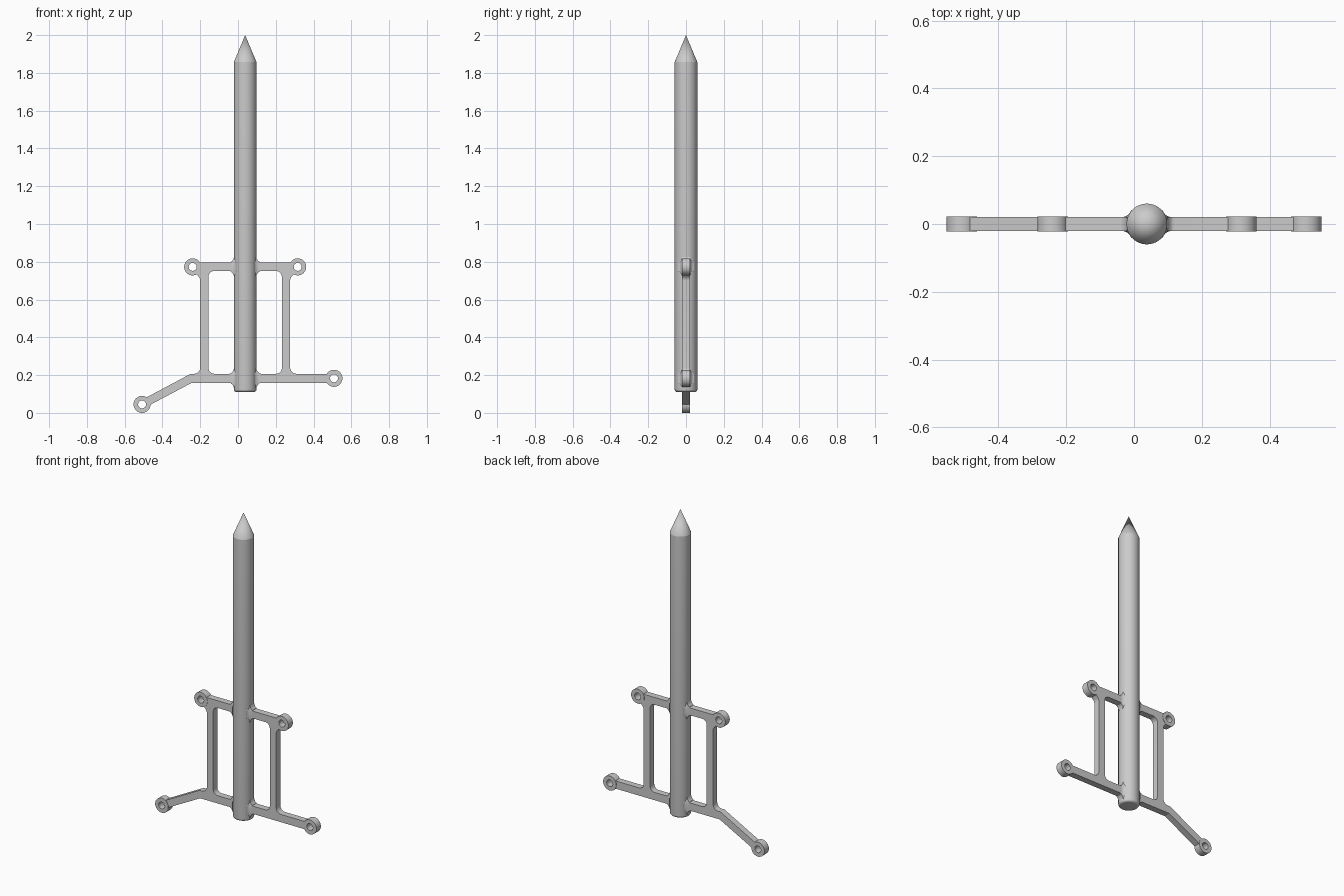
import bpy, bmesh
from math import pi, sin, cos, tan, sqrt, radians
from mathutils import Vector

if "Cube" in bpy.data.objects:
    bpy.data.objects.remove(bpy.data.objects["Cube"])

C = 0.038                      # shaft axis in x
ROD = 0.06                     # shaft radius
FIL = 0.03                     # fillet radius
T = 0.02                       # half thickness of the frame


def finish(obj):
    bpy.ops.object.select_all(action='DESELECT')
    obj.select_set(True)
    bpy.context.view_layer.objects.active = obj
    if obj.type == 'CURVE':
        bpy.ops.object.convert(target='MESH')
        obj = bpy.context.object
    bm = bmesh.new()
    bm.from_mesh(obj.data)
    bmesh.ops.remove_doubles(bm, verts=bm.verts, dist=1e-5)
    bmesh.ops.recalc_face_normals(bm, faces=bm.faces)
    bm.to_mesh(obj.data)
    bm.free()
    bpy.ops.object.shade_smooth_by_angle(angle=radians(20))


def mesh_object(name, bm):
    me = bpy.data.meshes.new(name)
    bm.to_mesh(me)
    bm.free()
    obj = bpy.data.objects.new(name, me)
    bpy.context.collection.objects.link(obj)
    finish(obj)


def plate(name, loops, half):
    """Flat x-z profile with holes, extruded in y."""
    cu = bpy.data.curves.new(name, 'CURVE')
    cu.dimensions, cu.fill_mode, cu.extrude = '2D', 'BOTH', half
    for pts in loops:
        sp = cu.splines.new('POLY')
        sp.points.add(len(pts) - 1)
        for p, (x, z) in zip(sp.points, pts):
            p.co = (x, z, 0, 1)
        sp.use_cyclic_u = True
    obj = bpy.data.objects.new(name, cu)
    bpy.context.collection.objects.link(obj)
    obj.rotation_euler = (pi / 2, 0, 0)
    finish(obj)


def rounded(corners, n=8):
    """Replace each (x, z, radius) corner by an arc."""
    out = []
    for i, (x, z, r) in enumerate(corners):
        p = Vector((x, z))
        if r == 0:
            out.append((x, z))
            continue
        a = (Vector(corners[i - 1][:2]) - p).normalized()
        b = (Vector(corners[(i + 1) % len(corners)][:2]) - p).normalized()
        half = a.angle(b) / 2
        mid = p + (a + b).normalized() * (r / sin(half))
        d = r / tan(half)
        s = (p + a * d - mid).normalized()
        e = (p + b * d - mid).normalized()
        w = s.angle(e)
        for k in range(n + 1):
            t = k / n
            v = (s * sin((1 - t) * w) + e * sin(t * w)) / sin(w)
            out.append(tuple(mid + v * r))
    return out


def circle(x, z, r, n=40):
    return [(x + r * cos(2 * pi * k / n), z + r * sin(2 * pi * k / n)) for k in range(n)]


def mirrored(pts):
    return [(2 * C - x, z, r) for x, z, r in reversed(pts)]


# pointed shaft, turned from a profile
profile = [(0, 0.11)]
profile += [(0.045 + 0.015 * sin(a * pi / 12), 0.125 - 0.015 * cos(a * pi / 12)) for a in range(7)]
profile += [(ROD, 1.857), (0, 2.0)]
bm = bmesh.new()
vs = [bm.verts.new((C + r, 0, z)) for r, z in profile]
es = [bm.edges.new(pair) for pair in zip(vs, vs[1:])]
bmesh.ops.spin(bm, geom=vs + es, cent=(C, 0, 0), axis=(0, 0, 1), angle=2 * pi, steps=64)
mesh_object("shaft", bm)

# frame outline: upper arms, side bars, then the two different lower arms
IN = C - 0.055
side = [(IN, 0.835, 0), (IN, 0.796, FIL), (-0.21, 0.796, 0), (-0.21, 0.751, 0),
        (-0.222, 0.736, 0), (-0.2, 0.712, 0.03), (-0.2, 0.207, 0.033)]
foot = [(IN, 0.159, FIL), (IN, 0.12, 0)]
left_arm = [(-0.25, 0.207, 0), (-0.4916, 0.0784, 0), (-0.4712, 0.0394, 0), (-0.245, 0.159, 0)]
right_arm = [(0.478, 0.159, 0), (0.478, 0.207, 0)]
outline = side + left_arm + foot + mirrored(foot) + right_arm + mirrored(side)
window = [(-0.156, 0.207, FIL), (IN, 0.207, FIL), (IN, 0.751, FIL), (-0.156, 0.751, FIL)]
plate("frame", [rounded(outline), rounded(window), rounded(mirrored(window))], T)

# pierced bosses at the arm ends
for name, x, z in (("upper_left", -0.24, 0.773), ("upper_right", 0.316, 0.773),
                   ("lower_left", -0.508, 0.045), ("lower_right", 0.508, 0.183)):
    plate(name + "_boss", [circle(x, z, 0.045), circle(x, z, 0.021)], T + 0.002)


# flared fillets where the arms meet the shaft
def grow(start, s):
    d = min(max(start - s, 0), FIL)
    return FIL - sqrt(FIL * FIL - d * d)


y_start = sqrt((ROD + FIL) ** 2 - (T + FIL) ** 2)
for name, z, h in (("upper", 0.7735, 0.0225), ("lower", 0.183, 0.024)):
    for label, sign in (("left", -1), ("right", 1)):
        bm = bmesh.new()
        rings = []
        for k in range(10):
            s = y_start + (0.046 - y_start) * k / 9
            y2, z2 = T + 0.0003 + grow(y_start, s), h + grow(ROD + FIL, s)
            sec = [(T, z2), (y2, h), (y2, -h), (T, -z2), (-T, -z2), (-y2, -h), (-y2, h), (-T, z2)]
            rings.append([bm.verts.new((C + sign * s, y, z + dz)) for y, dz in sec])
        for a, b in zip(rings, rings[1:]):
            for i in range(8):
                j = (i + 1) % 8
                bm.faces.new((a[i], a[j], b[j], b[i]))
        bm.faces.new(rings[0])
        bm.faces.new(rings[-1])
        mesh_object(f"{name}_{label}_fillet", bm)
